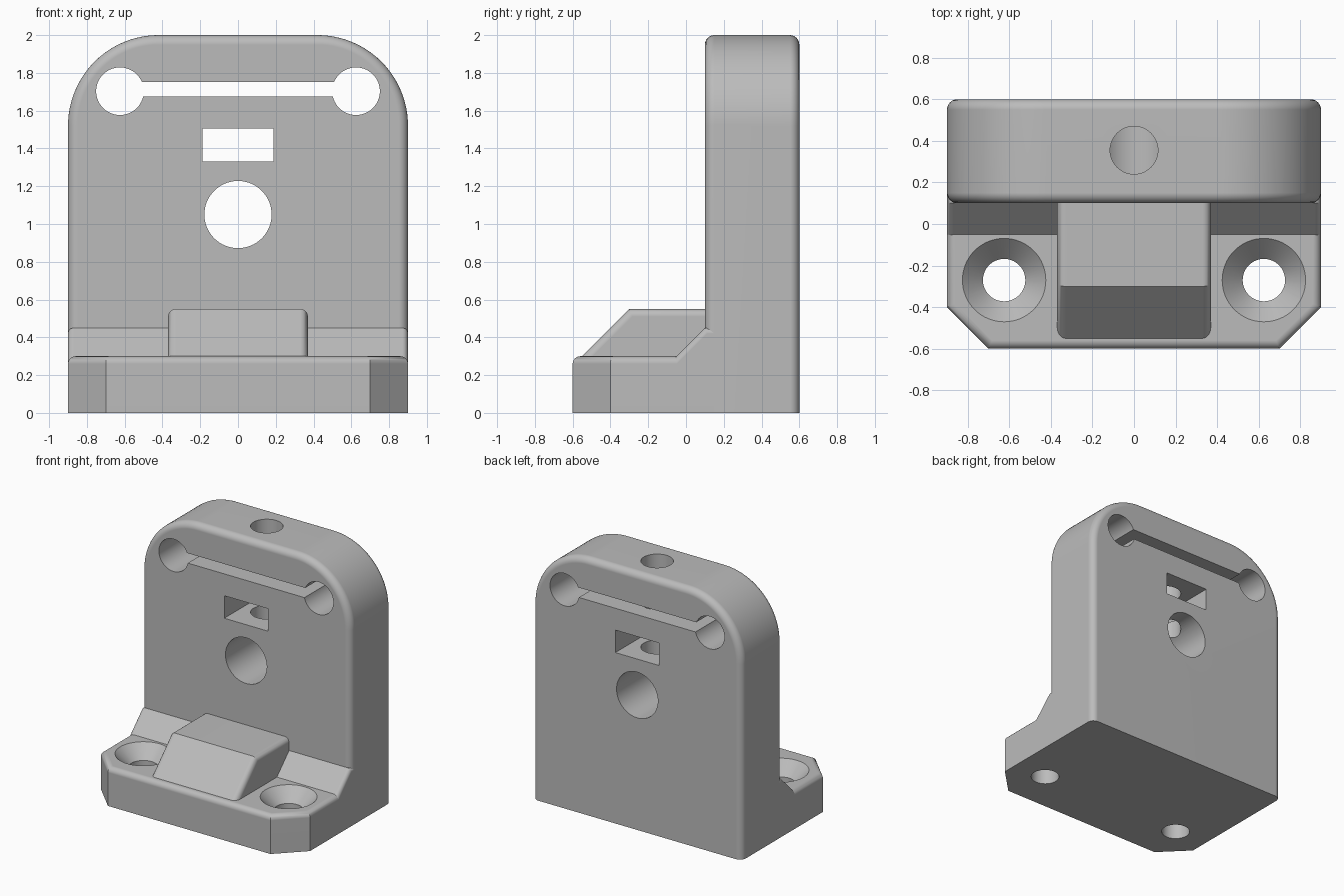
import bpy
import bmesh
from math import sin, cos, pi, sqrt

cube = bpy.data.objects.get("Cube")
if cube:
    bpy.data.objects.remove(cube, do_unlink=True)

# One grey for the whole bracket
grey = bpy.data.materials.new("plain_grey")
grey.use_nodes = True
grey.diffuse_color = (0.5, 0.5, 0.5, 1)
grey.node_tree.nodes["Principled BSDF"].inputs["Base Color"].default_value = grey.diffuse_color

ROUND = 0.05   # radius of the softened edges
STEPS = 6


def loft(name, rings):
    """Skin a closed solid through rings that have equal point counts."""
    bm = bmesh.new()
    loops = [[bm.verts.new(p) for p in ring] for ring in rings]
    for a, b in zip(loops, loops[1:]):
        for i in range(len(a)):
            j = (i + 1) % len(a)
            bm.faces.new((a[i], a[j], b[j], b[i]))
    bm.faces.new(loops[0])
    bm.faces.new(loops[-1])
    bmesh.ops.recalc_face_normals(bm, faces=bm.faces)
    mesh = bpy.data.meshes.new(name)
    bm.to_mesh(mesh)
    bm.free()
    mesh.materials.append(grey)
    obj = bpy.data.objects.new(name, mesh)
    bpy.context.collection.objects.link(obj)
    return obj


def rounded_end(radius=ROUND):
    """Pairs of (distance from the end, inset of the outline)."""
    angles = [pi / 2 * k / STEPS for k in range(STEPS + 1)]
    return [(radius * (1 - cos(a)), radius * (1 - sin(a))) for a in angles]


def rounded_span(lo, hi, radius=ROUND):
    end = rounded_end(radius)
    return [(lo + d, i) for d, i in end] + [(hi - d, i) for d, i in reversed(end)]


def circle(radius, n=64):
    return [(radius * cos(2 * pi * k / n), radius * sin(2 * pi * k / n)) for k in range(n)]


def arch(inset, n=24):
    """Front outline of the upright: square foot, rounded shoulders."""
    w, r, cx, cz = 0.9 - inset, 0.48 - inset, 0.42, 1.52
    right = [(cx + r * cos(pi / 2 * k / n), cz + r * sin(pi / 2 * k / n)) for k in range(n + 1)]
    half = [(w, 0)] + right
    return half + [(-x, z) for x, z in reversed(half)]


def foot_outline(inset):
    """Plan of the foot with clipped front corners."""
    t = inset * (sqrt(2) - 1)
    half = [(0.9 - inset, 0.2), (0.9 - inset, -0.4 + t), (0.7 - t, -0.6 + inset)]
    return half + [(-x, y) for x, y in reversed(half)]


def ramp(name, half_width, corner_y, top, bottom, radius):
    """Block with a 45 degree front and softened side edges."""
    rings = []
    for x, i in rounded_span(-half_width, half_width, radius):
        toe = corner_y - (top - bottom) + sqrt(2) * i
        crest = corner_y + (sqrt(2) - 1) * i
        side = [(toe, bottom), (crest, top - i), (0.2, top - i), (0.2, bottom)]
        rings.append([(x, y, z) for y, z in side])
    return loft(name, rings)


def cut(target, cutter):
    cutter.hide_render = True
    mod = target.modifiers.new("cut", 'BOOLEAN')
    mod.operation = 'DIFFERENCE'
    mod.solver = 'EXACT'
    mod.object = cutter
    bpy.context.view_layer.objects.active = target
    bpy.ops.object.modifier_apply(modifier=mod.name)
    bpy.data.objects.remove(cutter, do_unlink=True)


def bore(x, z, radius):
    """Round cutter running front to back."""
    return loft("bore_cutter", [[(x + u, y, z + v) for u, v in circle(radius)] for y in (0, 0.7)])


def window(half_width, lo, hi):
    """Rectangular cutter running front to back."""
    rect = [(-half_width, lo), (half_width, lo), (half_width, hi), (-half_width, hi)]
    return loft("window_cutter", [[(x, y, z) for x, z in rect] for y in (0, 0.7)])


def turned(x, y, profile):
    """Vertical turned cutter from (height, radius) pairs."""
    return loft("turned_cutter", [[(x + u, y + v, z) for u, v in circle(r)] for z, r in profile])


# Upright plate
upright = loft("upright_plate",
               [[(x, y, z) for x, z in arch(i)] for y, i in rounded_span(0.1, 0.6)])

# Foot with a softened top edge
foot_rings = [(0, 0)] + [(0.3 - d, i) for d, i in reversed(rounded_end(0.04))]
foot = loft("foot", [[(x, y, z) for x, y in foot_outline(i)] for z, i in foot_rings])

# Sloped reinforcement and raised centre block
gusset = ramp("gusset", 0.9, 0.1, 0.45, 0.2, 0.03)
block = ramp("centre_block", 0.37, -0.3, 0.55, 0.28, 0.04)

# Openings through the upright
cut(upright, bore(0, 1.05, 0.178))
cut(upright, window(0.188, 1.33, 1.505))
cut(upright, window(0.55, 1.675, 1.752))
for side in (-1, 1):
    cut(upright, bore(side * 0.625, 1.703, 0.126))
cut(upright, turned(0, 0.355, [(1.1, 0.115), (2.1, 0.115)]))

# Countersunk screw holes in the foot
for side in (-1, 1):
    cut(foot, turned(side * 0.625, -0.27, [(-0.1, 0.102), (0.2, 0.102), (0.35, 0.25)]))

# Smooth the rounded edges, keep the corners crisp
for part in (upright, foot, gusset, block):
    bpy.ops.object.select_all(action='DESELECT')
    part.select_set(True)
    bpy.context.view_layer.objects.active = part
    bpy.ops.object.shade_smooth_by_angle(angle=pi / 6)
    weighted = part.modifiers.new("even_shading", 'WEIGHTED_NORMAL')
    weighted.keep_sharp = True
